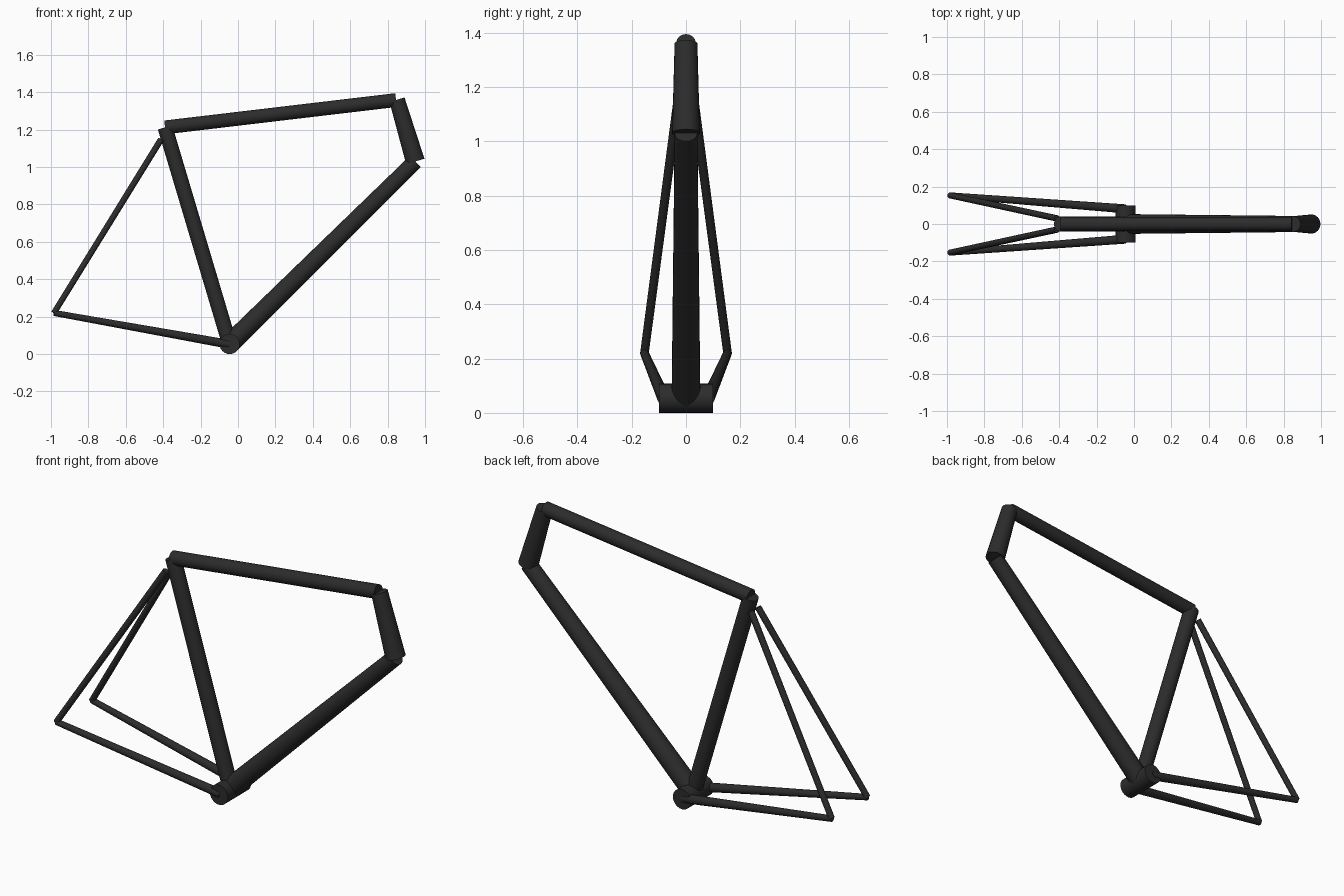
import bpy
import math
from mathutils import Vector

cube = bpy.data.objects.get("Cube")
if cube:
    bpy.data.objects.remove(cube, do_unlink=True)

# Single dark paint for the whole frame
paint = bpy.data.materials.new("charcoal_paint")
paint.use_nodes = True
colour = (0.025, 0.025, 0.025, 1)
paint.diffuse_color = colour
bsdf = paint.node_tree.nodes["Principled BSDF"]
bsdf.inputs["Base Color"].default_value = colour
bsdf.inputs["Roughness"].default_value = 0.5


def tube(name, start, end, r_start, r_end, sides=24):
    """Capped, optionally tapered tube between two points."""
    start, end = Vector(start), Vector(end)
    axis = end - start
    bpy.ops.mesh.primitive_cone_add(
        vertices=sides, radius1=r_start, radius2=r_end, depth=axis.length,
        location=(start + end) / 2,
        rotation=axis.to_track_quat('Z', 'Y').to_euler())
    obj = bpy.context.object
    obj.name = name
    obj.data.materials.append(paint)
    bpy.ops.object.shade_smooth_by_angle(angle=math.radians(40))
    return obj


# Frame joints
crank = (-0.045, 0, 0.054)
seat_top = (-0.39, 0, 1.212)
head_top = (0.85, 0, 1.36)
head_bottom = (0.948, 0, 1.03)

# Main triangle
tube("bottom_bracket_shell", (crank[0], -0.1, crank[2]), (crank[0], 0.1, crank[2]), 0.054, 0.054)
tube("seat_tube", crank, seat_top, 0.04, 0.04)
tube("top_tube", seat_top, (0.845, 0, 1.358), 0.037, 0.037)
tube("head_tube", head_bottom, head_top, 0.051, 0.042)
tube("down_tube", crank, head_bottom, 0.053, 0.042)

# Rear stays, one pair per side
for side, s in (("left", 1), ("right", -1)):
    dropout = (-0.984, s * 0.153, 0.22)
    tube(side + "_chain_stay", (crank[0], s * 0.081, 0.052), dropout, 0.024, 0.016, 16)
    tube(side + "_seat_stay", (-0.412, s * 0.03, 1.147), dropout, 0.017, 0.016, 16)
